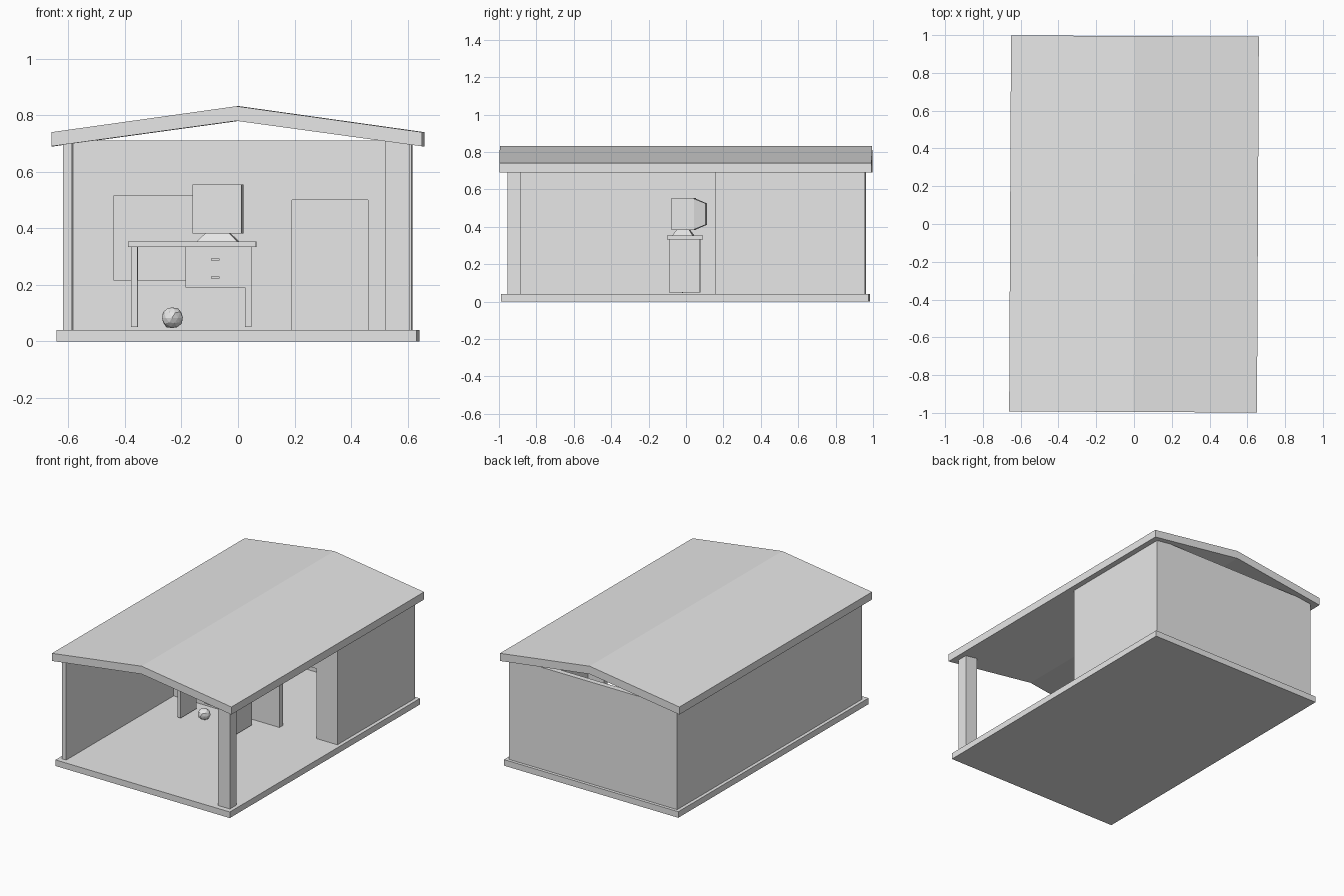
import bpy, bmesh, random
from mathutils import Matrix, Vector

cube = bpy.data.objects.get("Cube")
if cube:
    bpy.data.objects.remove(cube, do_unlink=True)

GREY = (0.8, 0.8, 0.8, 1)
mat = bpy.data.materials.new("plain grey")
mat.use_nodes = True
mat.diffuse_color = GREY
mat.node_tree.nodes["Principled BSDF"].inputs["Base Color"].default_value = GREY

TURN = Matrix.Rotation(-0.005, 4, 'Z')  # the building stands very slightly turned


def finish(name, bm, local=None, fix_normals=True):
    if fix_normals:
        bmesh.ops.recalc_face_normals(bm, faces=bm.faces)
    bm.transform(TURN @ (local or Matrix()))
    mesh = bpy.data.meshes.new(name)
    bm.to_mesh(mesh)
    bm.free()
    mesh.materials.append(mat)
    obj = bpy.data.objects.new(name, mesh)
    bpy.context.collection.objects.link(obj)
    return obj


def box(name, x, y, z, local=None):
    bm = bmesh.new()
    bmesh.ops.create_cube(bm, size=1)
    for v in bm.verts:
        v.co = Vector([(r[0] + r[1]) / 2 + c * (r[1] - r[0]) for c, r in zip(v.co, (x, y, z))])
    return finish(name, bm, local)


def prism(name, profile, y0, y1):
    # extrude an x-z outline along y
    bm = bmesh.new()
    face = bm.faces.new([bm.verts.new((x, y0, z)) for x, z in profile])
    out = bmesh.ops.extrude_face_region(bm, geom=[face])
    moved = [g for g in out["geom"] if isinstance(g, bmesh.types.BMVert)]
    bmesh.ops.translate(bm, verts=moved, vec=(0, y1 - y0, 0))
    return finish(name, bm)


def taper(name, size_a, size_b, depth, local):
    # frustum from rectangle a at z=0 to rectangle b at z=depth
    bm = bmesh.new()
    bmesh.ops.create_cube(bm, size=1)
    for v in bm.verts:
        w, h = size_b if v.co.z > 0 else size_a
        v.co = Vector((v.co.x * w, v.co.y * h, depth if v.co.z > 0 else 0))
    return finish(name, bm, local)


# shell
FLOOR, TOP = 0.04, 0.71
box("floor_slab", (-0.637, 0.637), (-0.985, 0.98), (0, FLOOR))
box("left_wall_long", (-0.615, -0.583), (-0.95, 0.96), (FLOOR, TOP))
box("short_side_wall", (0.58, 0.613), (0.16, 0.96), (FLOOR, TOP))
box("back_wall", (-0.583, 0.58), (0.925, 0.96), (FLOOR, TOP))
box("corner_post", (0.525, 0.613), (-0.95, -0.88), (FLOOR, TOP))
prism("gable_roof", [(-0.656, 0.69), (0, 0.78), (0.656, 0.69),
                     (0.656, 0.74), (0, 0.832), (-0.656, 0.74)], -0.995, 0.995)

# partition with a doorway and a window opening
xs = [-0.583, -0.44, -0.06, 0.19, 0.46, 0.58]
zs = [FLOOR, 0.215, 0.5, 0.515, TOP]
bm = bmesh.new()
grid = [[bm.verts.new((x, 0.16, z)) for z in zs] for x in xs]
for i in range(len(xs) - 1):
    for j in range(len(zs) - 1):
        doorway = i == 3 and j < 2
        window = i == 1 and j in (1, 2)
        if not (doorway or window):
            bm.faces.new((grid[i][j], grid[i + 1][j], grid[i + 1][j + 1], grid[i][j + 1]))
partition = finish("partition_wall", bm, fix_normals=False)
solid = partition.modifiers.new("thickness", 'SOLIDIFY')
solid.thickness = 0.035
solid.offset = -1

# desk
box("desk_top", (-0.388, 0.065), (-0.1, 0.09), (0.333, 0.353))
for side, x in (("left_side", 0.025), ("right_side", -0.378)):
    box("desk_panel_" + side, (x, x + 0.023), (-0.09, 0.075), (0.05, 0.333))
box("drawer_cabinet", (-0.185, 0.025), (-0.085, 0.07), (0.19, 0.333))
for label, z in (("upper", 0.289), ("lower", 0.226)):
    box("drawer_handle_" + label, (-0.095, -0.065), (-0.092, -0.085), (z - 0.004, z + 0.004))

# monitor
place = Matrix.Translation((-0.07, 0, 0)) @ Matrix.Rotation(-0.06, 4, 'Z')
box("monitor_case", (-0.087, 0.087), (-0.072, 0.047), (0.382, 0.555), place)
taper("monitor_back", (0.165, 0.165), (0.12, 0.115), 0.06,
      place @ Matrix.Translation((0, 0.047, 0.468)) @ Matrix.Rotation(-1.5708, 4, 'X'))
taper("monitor_stand", (0.145, 0.11), (0.085, 0.07), 0.029,
      place @ Matrix.Translation((0, -0.015, 0.353)))

# crumpled ball under the desk
random.seed(4)
bm = bmesh.new()
bmesh.ops.create_icosphere(bm, subdivisions=2, radius=0.038)
for v in bm.verts:
    v.co *= random.uniform(0.92, 1.06)
finish("crumpled_ball", bm, Matrix.Translation((-0.233, -0.02, 0.083)))
